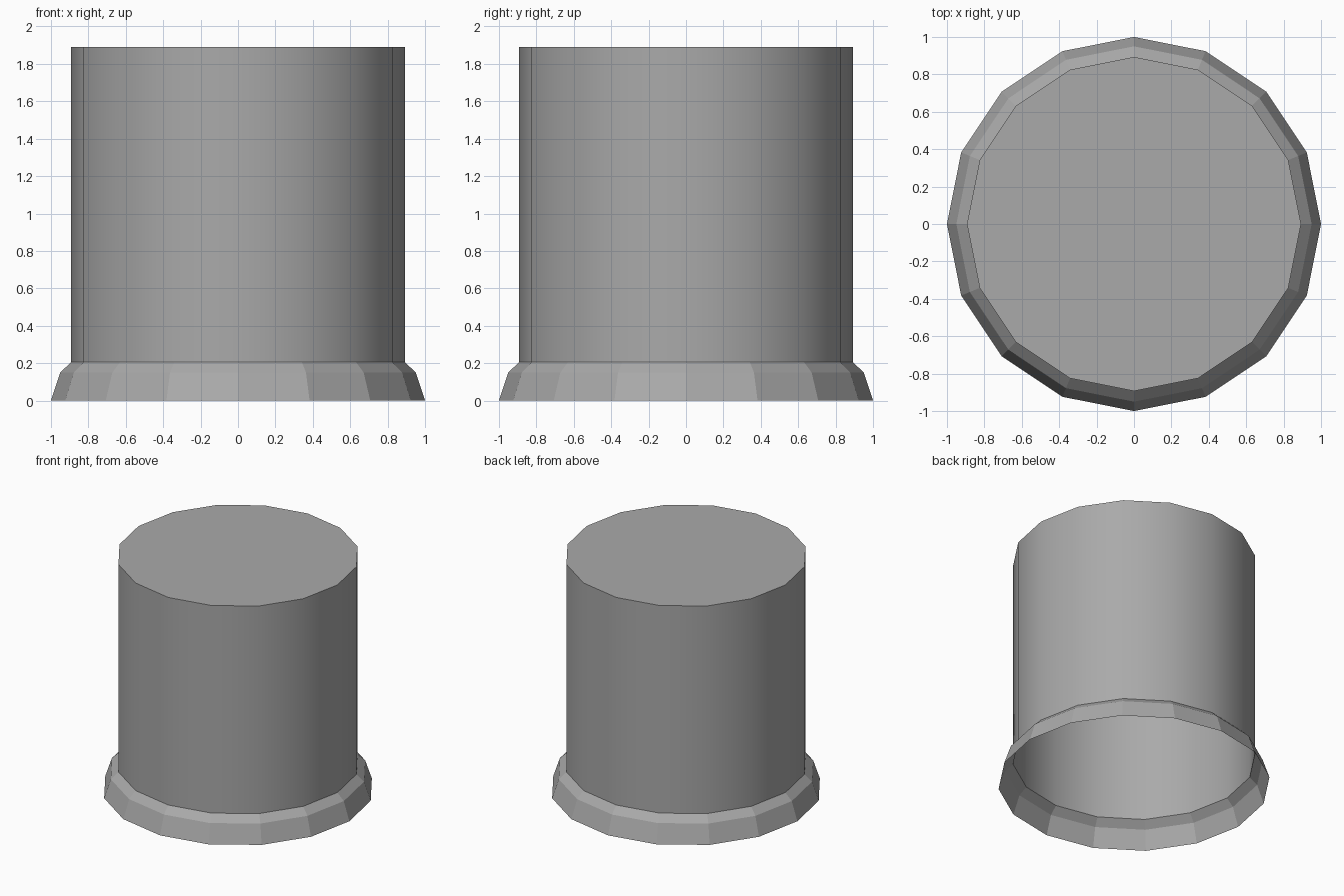
import bpy
import bmesh
from math import cos, sin, tau

SIDES = 16
BODY_RADIUS = 0.893
BODY_BASE = 0.205
HEIGHT = 1.89

default = bpy.data.objects.get("Cube")
if default:
    bpy.data.objects.remove(default, do_unlink=True)

# One plain grey for everything
grey = bpy.data.materials.new("grey")
grey.use_nodes = True
colour = (0.4, 0.4, 0.4, 1.0)
grey.diffuse_color = colour
grey.node_tree.nodes["Principled BSDF"].inputs["Base Color"].default_value = colour


def turned_shell(name, profile, capped=False, smooth=False):
    """Sweep (radius, z) points around z as a thin, open-bottomed shell."""
    bm = bmesh.new()
    rings = [[bm.verts.new((r * cos(tau * i / SIDES), r * sin(tau * i / SIDES), z))
              for i in range(SIDES)] for r, z in profile]
    for low, high in zip(rings, rings[1:]):
        for i in range(SIDES):
            j = (i + 1) % SIDES
            face = bm.faces.new((low[i], low[j], high[j], high[i]))
            face.smooth = smooth
    if capped:
        bm.faces.new(rings[-1])
        for edge in bm.edges:
            if any(len(f.verts) > 4 for f in edge.link_faces):
                edge.smooth = False
    mesh = bpy.data.meshes.new(name)
    bm.to_mesh(mesh)
    bm.free()
    mesh.materials.append(grey)
    obj = bpy.data.objects.new(name, mesh)
    bpy.context.collection.objects.link(obj)
    return obj


# Smooth hollow body with a flat lid
turned_shell("body", [(BODY_RADIUS, BODY_BASE), (BODY_RADIUS, HEIGHT)],
             capped=True, smooth=True)

# Faceted flared skirt, open underneath
turned_shell("base_flange", [(1.0, 0.0), (0.95, 0.15), (BODY_RADIUS, BODY_BASE)])
